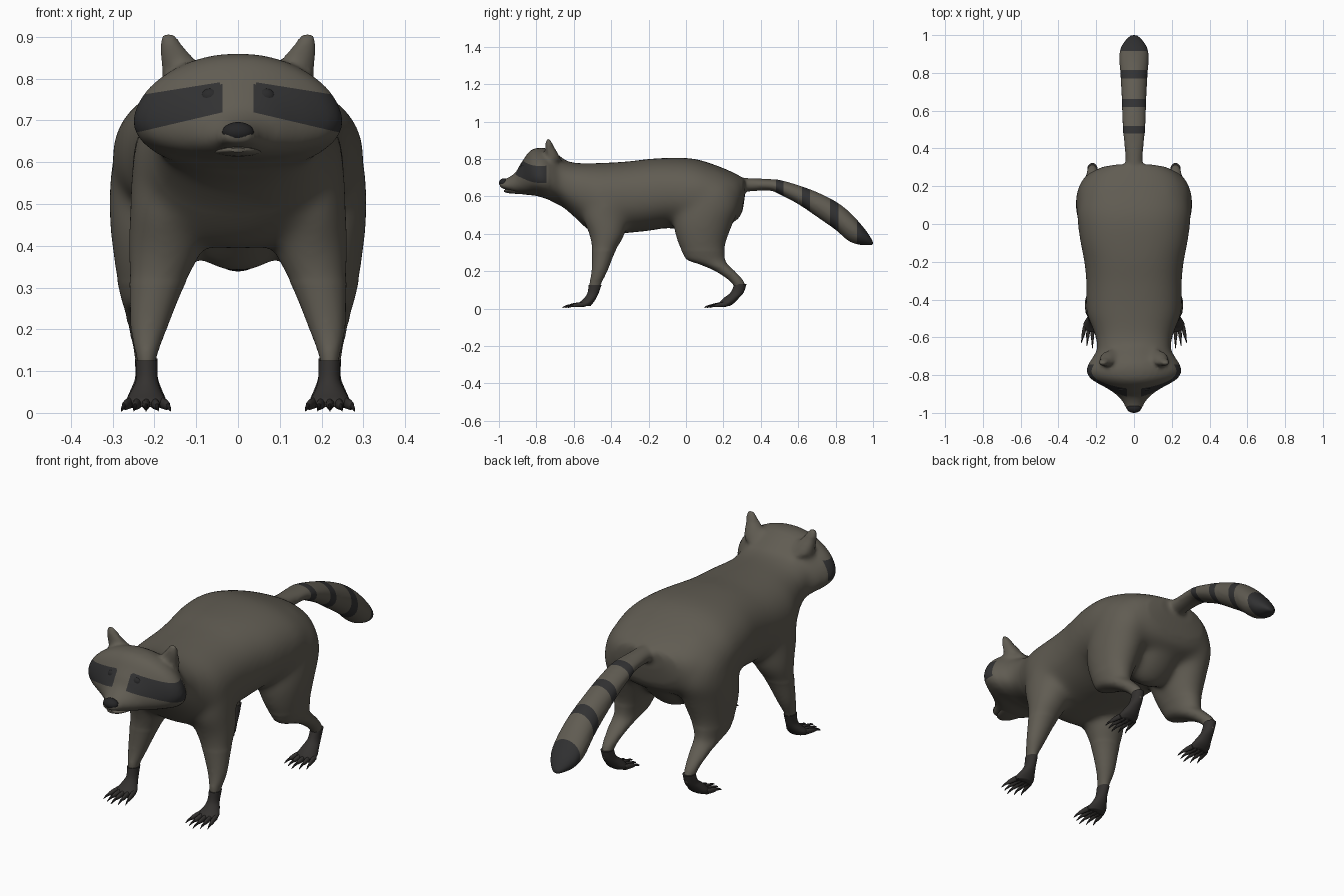
import bpy, bmesh, math
from mathutils import Vector

cube = bpy.data.objects.get("Cube")
if cube:
    bpy.data.objects.remove(cube)


def material(name, rgb):
    m = bpy.data.materials.new(name)
    m.use_nodes = True
    col = (*rgb, 1)
    m.diffuse_color = col
    b = m.node_tree.nodes["Principled BSDF"]
    b.inputs["Base Color"].default_value = col
    b.inputs["Roughness"].default_value = 0.9
    return m


FUR = material("grey_brown_fur", (.118, .107, .085))
DARK = material("charcoal_fur", (.031, .031, .032))
PAW = material("dark_paw", (.034, .031, .029))
CLAW = material("black_claw", (.015, .014, .014))
NOSE = material("black_nose", (.018, .018, .019))
EYE = material("dark_eye", (.023, .023, .024))


def smooth_rows(rows, sub=4):
    """Catmull-Rom interpolation between section rows."""
    out = []
    for i in range(len(rows) - 1):
        p = [Vector(rows[min(max(k, 0), len(rows) - 1)]) for k in range(i - 1, i + 3)]
        for j in range(sub):
            t = j / sub
            out.append(.5 * (2 * p[1] + (p[2] - p[0]) * t
                             + (2 * p[0] - 5 * p[1] + 4 * p[2] - p[3]) * t ** 2
                             + (3 * p[1] - p[0] - 3 * p[2] + p[3]) * t ** 3))
    return out + [Vector(rows[-1])]


def loft(bm, rows, axis, side=1, power=2.0, n=32, mat=0, egg=0.0):
    """Row = position on axis, two limits on the other axis, two limits in x."""
    rings = []
    for t, a0, a1, x0, x1 in smooth_rows(rows):
        ring = []
        for k in range(n):
            a = 2 * math.pi * k / n
            c, s = (math.copysign(abs(f) ** (2 / power), f) for f in (math.cos(a), math.sin(a)))
            x = side * ((x0 + x1) / 2 + c * (1 - egg * s) * (x1 - x0) / 2)
            v = (a0 + a1) / 2 + s * (a1 - a0) / 2
            ring.append(bm.verts.new((x, t, v) if axis == "y" else (x, v, t)))
        rings.append(ring)
    faces = [bm.faces.new(rings[0]), bm.faces.new(rings[-1])]
    for r, q in zip(rings, rings[1:]):
        faces += [bm.faces.new((r[k], r[(k + 1) % n], q[(k + 1) % n], q[k])) for k in range(n)]
    for f in faces:
        f.material_index = mat
    bmesh.ops.recalc_face_normals(bm, faces=faces)


def finish(name, bm, mats):
    me = bpy.data.meshes.new(name)
    for f in bm.faces:
        f.smooth = True
    bm.to_mesh(me)
    bm.free()
    for m in mats:
        me.materials.append(m)
    me.set_sharp_from_angle(angle=math.radians(60))
    ob = bpy.data.objects.new(name, me)
    bpy.context.collection.objects.link(ob)
    return ob


def wide(rows):
    return [(y, lo, hi, -w, w) for y, hi, lo, w in rows]


# Section rows: y, top, bottom, half width
trunk = wide([(.315, .69, .60, .09), (.295, .705, .50, .19), (.25, .729, .46, .247),
              (.18, .759, .44, .28), (.08, .793, .42, .301), (0, .806, .42, .298),
              (-.1, .806, .43, .284), (-.2, .80, .415, .264), (-.3, .788, .405, .254),
              (-.4, .781, .395, .253), (-.48, .778, .395, .248), (-.54, .777, .435, .225),
              (-.6, .78, .492, .203), (-.66, .795, .543, .194), (-.72, .82, .572, .19)])
groin = wide([(-.06, .6, .45, .1), (.03, .6, .375, .13), (.1, .6, .335, .14),
              (.17, .6, .37, .12), (.24, .6, .45, .1)])
head = wide([(-.64, .79, .553, .18), (-.68, .82, .565, .2), (-.72, .847, .578, .225),
             (-.76, .859, .59, .243), (-.79, .859, .60, .243), (-.82, .852, .605, .223),
             (-.845, .832, .607, .185), (-.87, .795, .61, .14), (-.89, .765, .613, .11),
             (-.91, .73, .618, .085), (-.94, .706, .628, .06), (-.97, .692, .638, .045),
             (-.997, .682, .648, .03)])
tail = wide([(.26, .70, .62, .05), (.35, .697, .627, .046), (.45, .692, .63, .055),
             (.5, .688, .61, .06), (.6, .66, .558, .064), (.7, .623, .49, .067),
             (.8, .573, .42, .073), (.87, .52, .36, .078), (.93, .457, .34, .072),
             (.975, .40, .338, .045), (1.003, .352, .338, .015)])

# Section rows: z, front, back, inner x, outer x
front_leg = [(.68, -.48, -.32, .08, .2), (.6, -.53, -.3, .08, .25), (.5, -.553, -.31, .085, .258),
             (.4, -.52, -.325, .085, .264), (.35, -.508, -.35, .103, .263), (.3, -.503, -.38, .13, .26),
             (.2, -.505, -.42, .17, .257), (.13, -.518, -.453, .195, .243), (.08, -.51, -.47, .2, .235)]
hind_leg = [(.74, .06, .19, .08, .2), (.65, -.01, .265, .06, .285), (.55, -.05, .287, .07, .307),
            (.45, -.068, .25, .08, .307), (.35, -.045, .214, .112, .295), (.3, -.02, .207, .137, .286),
            (.26, .005, .21, .153, .276), (.235, .075, .225, .163, .27), (.2, .155, .262, .175, .262),
            (.15, .23, .307, .19, .251), (.11, .26, .318, .197, .243), (.08, .25, .31, .2, .24)]
ear = [(.79, -.755, -.66, .075, .182), (.845, -.754, -.69, .102, .188), (.875, -.752, -.71, .128, .189),
       (.897, -.749, -.722, .145, .185), (.91, -.745, -.728, .157, .177)]

# Raw volumes fused into one skin
bm = bmesh.new()
loft(bm, trunk, "y", power=2.3)
loft(bm, groin, "y")
loft(bm, head, "y", power=2.15, egg=.2)
loft(bm, tail, "y")
for s in (1, -1):
    loft(bm, front_leg, "z", s)
    loft(bm, hind_leg, "z", s)
    loft(bm, ear, "z", s)
raw = finish("raw_volumes", bm, [])
remesh = raw.modifiers.new("fuse", "REMESH")
remesh.mode = "VOXEL"
remesh.voxel_size = .0095
soften = raw.modifiers.new("soften", "SMOOTH")
soften.factor = .5
soften.iterations = 7
fused = bpy.data.meshes.new_from_object(raw.evaluated_get(bpy.context.evaluated_depsgraph_get()))
bpy.data.objects.remove(raw)
bm = bmesh.new()
bm.from_mesh(fused)
bpy.data.meshes.remove(fused)

# Blend shoulders, hips and the backs of the ears into the body
torso = [v for v in bm.verts if -.62 < v.co.y < .3 and v.co.z > .31]
nape = [v for v in bm.verts if -.73 < v.co.y < -.58 and v.co.z < .875]
for verts, steps in ((torso, 28), (nape, 18)):
    for _ in range(steps):
        bmesh.ops.smooth_vert(bm, verts=verts, factor=.5, use_axis_x=True, use_axis_y=True, use_axis_z=True)


def cut(point, normal, test):
    faces = [f for f in bm.faces if test(f.calc_center_median())]
    geom = {g for f in faces for g in (*f.verts, *f.edges)}
    bmesh.ops.bisect_plane(bm, geom=list(geom) + faces, plane_co=point, plane_no=normal, dist=1e-5)


# Cut edges for the mask and tail rings
TOP, TOP_SLOPE, LOW, LOW_SLOPE = .798, .16, .728, .235
INNER, MASK_BACK = .037, -.745
RINGS = [(.48, .52), (.62, .663), (.77, .815), (.915, 1.1)]
for s in (1, -1):
    def on_face(c):
        return c.y < MASK_BACK + .03 and c.x * s > .01 and .64 < c.z < .82
    cut((0, 0, TOP), (s * TOP_SLOPE, 0, 1), on_face)
    cut((0, 0, LOW), (s * LOW_SLOPE, 0, 1), on_face)
    cut((s * INNER, 0, 0), (1, 0, 0), on_face)
    cut((s * (INNER + .012), 0, TOP - .012), (s, 0, -1), on_face)
    cut((0, MASK_BACK, 0), (0, 1, 0), on_face)
for ring in RINGS:
    for y in ring:
        cut((0, y, 0), (0, 1, 0), lambda c: c.y > .4)


def is_dark(c):
    if c.y > .4:
        return any(a < c.y < b for a, b in RINGS)
    x = abs(c.x)
    return (c.y < MASK_BACK and x > INNER and c.z - x < TOP - .024 - INNER + .012
            and LOW - LOW_SLOPE * x < c.z < TOP - TOP_SLOPE * x)


for f in bm.faces:
    f.material_index = int(is_dark(f.calc_center_median()))
finish("body_skin", bm, [FUR, DARK])

# Paws with fanned toes and claws
front_paw = [(.125, -.52, -.452, .193, .245), (.08, -.528, -.468, .192, .244), (.05, -.55, -.483, .183, .257),
             (.03, -.572, -.497, .172, .268), (.014, -.572, -.51, .176, .264)]
hind_paw = [(.13, .258, .323, .193, .247), (.085, .238, .308, .192, .246), (.055, .2, .282, .182, .257),
            (.03, .178, .258, .172, .267), (.014, .18, .235, .177, .262)]
for s, side in ((1, "left"), (-1, "right")):
    for label, rows, base in (("front", front_paw, -.555), ("hind", hind_paw, .203)):
        bm = bmesh.new()
        loft(bm, rows, "z", s)
        for k in range(-2, 3):
            def toe_row(d, hi, lo, w):
                x = .22 + k * (.021 + .08 * d)
                return (base - d * (1 - .14 * abs(k)), lo, hi, x - w, x + w)
            loft(bm, [toe_row(-.02, .037, .01, .011), toe_row(.02, .033, .008, .01),
                      toe_row(.05, .028, .007, .008), toe_row(.066, .023, .009, .005)], "y", s, n=12)
            loft(bm, [toe_row(.054, .024, .01, .006), toe_row(.083, .019, .007, .004),
                      toe_row(.105, .008, .003, .001)], "y", s, n=8, mat=1)
        finish(f"{side}_{label}_paw", bm, [PAW, CLAW])


def ellipsoid(name, center, size, mat):
    bm = bmesh.new()
    bmesh.ops.create_uvsphere(bm, u_segments=24, v_segments=14, radius=1)
    bmesh.ops.scale(bm, vec=size, verts=bm.verts)
    bmesh.ops.translate(bm, vec=center, verts=bm.verts)
    finish(name, bm, [mat])


# Face details
ellipsoid("nose", (0, -.974, .672), (.038, .026, .024), NOSE)
for s, side in ((1, "left"), (-1, "right")):
    ellipsoid(f"{side}_eye", (s * .065, -.867, .757), (.024, .017, .02), EYE)
bm = bmesh.new()
loft(bm, wide([(-.86, .64, .612, .07), (-.92, .638, .614, .05), (-.955, .637, .618, .036),
               (-.973, .634, .624, .018)]), "y", n=24)
finish("lower_jaw", bm, [FUR])
